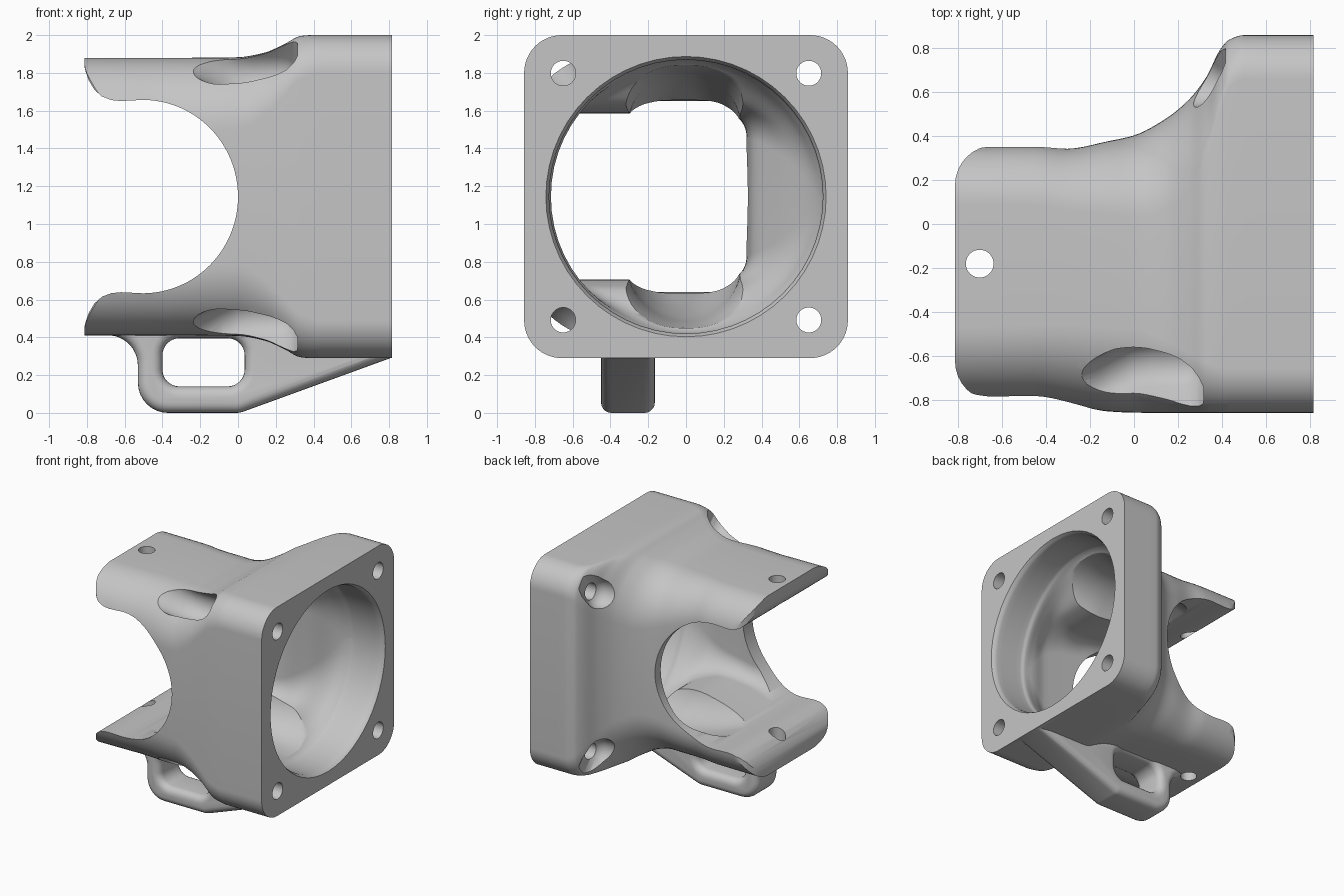
import bpy, bmesh, math
from mathutils import Vector

if "Cube" in bpy.data.objects:
    bpy.data.objects.remove(bpy.data.objects["Cube"])

MID = 1.145          # height of the bore axis
grey = bpy.data.materials.new("light_grey")
grey.use_nodes = True
grey.diffuse_color = (0.56, 0.56, 0.56, 1)
grey.node_tree.nodes["Principled BSDF"].inputs["Base Color"].default_value = (0.56, 0.56, 0.56, 1)


def make_object(name, bm):
    bmesh.ops.recalc_face_normals(bm, faces=bm.faces)
    if bm.calc_volume(signed=True) < 0:
        bmesh.ops.reverse_faces(bm, faces=bm.faces)
    mesh = bpy.data.meshes.new(name)
    bm.to_mesh(mesh)
    bm.free()
    mesh.materials.append(grey)
    obj = bpy.data.objects.new(name, mesh)
    bpy.context.collection.objects.link(obj)
    return obj


def apply_all(obj):
    bpy.context.view_layer.objects.active = obj
    for mod in list(obj.modifiers):
        bpy.ops.object.modifier_apply(modifier=mod.name)


def combine(obj, tool, operation):
    mod = obj.modifiers.new(operation.lower(), 'BOOLEAN')
    mod.operation, mod.solver, mod.object = operation, 'EXACT', tool
    apply_all(obj)
    bpy.data.objects.remove(tool)


def smooth_value(keys, column, x):
    """Monotone cubic through the key rows (x, values...)."""
    slopes = [(b[column] - a[column]) / (b[0] - a[0]) for a, b in zip(keys, keys[1:])]
    tangents = [slopes[0]]
    for s, t in zip(slopes, slopes[1:]):
        tangents.append(2 * s * t / (s + t) if s * t > 0 else 0)
    tangents.append(slopes[-1])
    i = 0
    while i < len(keys) - 2 and x > keys[i + 1][0]:
        i += 1
    a, b = keys[i], keys[i + 1]
    h = b[0] - a[0]
    t = (x - a[0]) / h
    return ((2*t**3 - 3*t*t + 1) * a[column] + (t**3 - 2*t*t + t) * h * tangents[i]
            + (3*t*t - 2*t**3) * b[column] + (t**3 - t*t) * h * tangents[i + 1])


def section(y0, y1, half, front, back, steps=14):
    """Rounded rectangle in the y-z plane with front and back corner radii."""
    points = []
    for k, (sy, sz) in enumerate([(1, 1), (-1, 1), (-1, -1), (1, -1)]):
        radius = min(back if sy > 0 else front, half, (y1 - y0) / 2)
        cy = y1 - radius if sy > 0 else y0 + radius
        cz = MID + sz * (half - radius)
        for j in range(steps + 1):
            a = math.pi / 2 * (k + j / steps)
            points.append((cy + radius * math.cos(a), cz + radius * math.sin(a)))
    return points


def skin(name, rings):
    """Closed skin over rings of equal point count."""
    bm = bmesh.new()
    rings = [[bm.verts.new(p) for p in ring] for ring in rings]
    n = len(rings[0])
    for r, s in zip(rings, rings[1:]):
        for i in range(n):
            bm.faces.new((r[i], r[(i + 1) % n], s[(i + 1) % n], s[i]))
    bm.faces.new(rings[0])
    bm.faces.new(rings[-1])
    bmesh.ops.remove_doubles(bm, verts=bm.verts, dist=1e-5)
    return make_object(name, bm)


def loft(name, keys, between=5):
    """Key rows are x, y0, y1, half height, front radius, back radius."""
    stations = [a[0] + (b[0] - a[0]) * j / between
                for a, b in zip(keys, keys[1:]) for j in range(between)] + [keys[-1][0]]
    return skin(name, [[(x, y, z) for y, z in
                        section(*(smooth_value(keys, c, x) for c in range(1, 6)))]
                       for x in stations])


def rounded(corners, steps=8):
    """Outline with filleted corners; each corner is u, v, radius."""
    outline = []
    for i, (u, v, r) in enumerate(corners):
        p = Vector((u, v))
        a = (Vector(corners[i - 1][:2]) - p).normalized()
        b = (Vector(corners[(i + 1) % len(corners)][:2]) - p).normalized()
        if r == 0:
            outline.append(p)
            continue
        half = a.angle(b) / 2
        centre = p + (a + b).normalized() * r / math.sin(half)
        start = p + a * r / math.tan(half) - centre
        end = p + b * r / math.tan(half) - centre
        sweep = math.pi - 2 * half
        for j in range(steps + 1):
            t = j / steps
            outline.append(centre + (start * math.sin((1 - t) * sweep)
                                     + end * math.sin(t * sweep)) / math.sin(sweep))
    return outline


def prism(name, outline, low, high, along):
    """Extrude an outline along y (outline in x-z) or z (outline in x-y)."""
    place = (lambda u, v, w: (u, w, v)) if along == 'y' else (lambda u, v, w: (u, v, w))
    return skin(name, [[place(u, v, w) for u, v in outline] for w in (low, high)])


def rod(name, start, end, radius):
    """Round cutter between two points."""
    start, end = Vector(start), Vector(end)
    axis = end - start
    bm = bmesh.new()
    bmesh.ops.create_cone(bm, cap_ends=True, segments=40, radius1=radius,
                          radius2=radius, depth=axis.length)
    bmesh.ops.rotate(bm, verts=bm.verts, matrix=axis.to_track_quat('Z', 'Y').to_matrix())
    bmesh.ops.translate(bm, verts=bm.verts, vec=(start + end) / 2)
    return make_object(name, bm)


def pocket(name, y, z, shift):
    """Screw slot open towards the outer corner, ramped at one end, round at the other."""
    out = Vector((0, math.copysign(1, y), math.copysign(1, z - MID))).normalized()
    across = out.cross(Vector((1, 0, 0)))
    keys = [(-0.24, 0.16, 0.13), (-0.16, 0.11, 0.13), (-0.08, 0.05, 0.125), (0.0, 0.01, 0.12),
            (0.08, 0, 0.12), (0.21, 0, 0.12), (0.26, 0, 0.11), (0.295, 0, 0.085), (0.315, 0, 0.05)]
    rings = []
    for x, lift, r in keys:
        base = Vector((x + shift, y, z)) + out * lift
        arc = [base + across * r * math.cos(a) - out * r * math.sin(a)
               for a in (math.pi * j / 16 for j in range(17))]
        rings.append([arc[0] + out * 0.5] + arc + [arc[-1] + out * 0.5])
    return skin(name, rings)


# Outer housing: narrow sleeve flaring into the square flange
body = loft("housing", [
    (-0.83, -0.8, 0.35, 0.735, 0.33, 0.26), (-0.45, -0.8, 0.354, 0.735, 0.34, 0.27),
    (-0.3, -0.82, 0.342, 0.735, 0.36, 0.28), (-0.12, -0.85, 0.375, 0.736, 0.38, 0.33),
    (0.0, -0.856, 0.402, 0.738, 0.38, 0.37), (0.14, -0.857, 0.475, 0.762, 0.33, 0.41),
    (0.25, -0.857, 0.565, 0.81, 0.27, 0.41), (0.33, -0.857, 0.67, 0.85, 0.23, 0.37),
    (0.39, -0.857, 0.79, 0.855, 0.21, 0.28), (0.43, -0.857, 0.835, 0.855, 0.2, 0.22),
    (0.5, -0.857, 0.857, 0.855, 0.2, 0.2), (0.814, -0.857, 0.857, 0.855, 0.2, 0.2)])

# Rounded ends of the two arms, seen in plan
plan = rounded([(-0.812, -0.803, 0.18), (-0.4, -0.803, 0), (-0.4, -2, 0), (2, -2, 0),
                (2, 2, 0), (-0.4, 2, 0), (-0.4, 0.357, 0), (-0.812, 0.357, 0.18)])
combine(body, prism("plan_trim", plan, -1, 3, 'z'), 'INTERSECT')

# Loop handle below the housing, ending flush with the flange face
handle = prism("handle", rounded([
    (-0.78, 0.62, 0), (-0.78, 0.415, 0), (-0.53, 0.405, 0.16), (-0.53, 0.0, 0.16),
    (0.01, 0.0, 0.12), (1.0, 0.36, 0), (1.0, 0.62, 0)]), -0.45, -0.165, 'y')
window = rounded([(-0.4, 0.14, 0.09), (0.035, 0.14, 0.09),
                  (0.035, 0.395, 0.09), (-0.4, 0.395, 0.09)])
combine(handle, prism("handle_window", window, -1, 0.5, 'y'), 'DIFFERENCE')
bevel = handle.modifiers.new("soft_edges", 'BEVEL')
bevel.width, bevel.segments, bevel.use_clamp_overlap = 0.055, 5, False
bevel.limit_method, bevel.angle_limit = 'ANGLE', math.radians(60)
apply_all(handle)
combine(handle, prism("handle_trim", [(0.81, -2), (2, -2), (2, 2), (0.81, 2)], -1, 3, 'z'),
        'DIFFERENCE')
combine(body, handle, 'UNION')

# Round bore narrowing into a rounded square passage
bore = loft("bore", [
    (-1.0, -0.735, 0.32, 0.505, 0.2, 0.2), (-0.5, -0.735, 0.32, 0.505, 0.2, 0.2),
    (-0.1, -0.735, 0.32, 0.46, 0.12, 0.14), (0.1, -0.735, 0.345, 0.44, 0.14, 0.14),
    (0.28, -0.735, 0.49, 0.48, 0.25, 0.25), (0.42, -0.715, 0.65, 0.63, 0.55, 0.55),
    (0.5, -0.715, 0.71, 0.712, 0.71, 0.71), (0.54, -0.725, 0.725, 0.725, 0.725, 0.725),
    (0.77, -0.725, 0.725, 0.725, 0.725, 0.725), (0.83, -0.75, 0.75, 0.75, 0.75, 0.75)])
combine(body, bore, 'DIFFERENCE')

# Arched channels in the floor and ceiling of the passage
channel = loft("arched_channel", [
    (-0.5, -0.31, 0.29, 0.5, 0.24, 0.24), (-0.2, -0.31, 0.29, 0.59, 0.28, 0.28),
    (0.1, -0.31, 0.29, 0.65, 0.29, 0.29), (0.3, -0.35, 0.33, 0.67, 0.32, 0.32),
    (0.5, -0.5, 0.5, 0.7, 0.48, 0.48)])
combine(body, channel, 'DIFFERENCE')

# Side opening: half circle running out into rounded arm tips
upper = [(-0.505 + 0.505 * math.cos(a), 0.512 * math.sin(a))
         for a in (math.pi / 2 * j / 24 for j in range(25))]
upper += [(-0.56, 0.509), (-0.62, 0.506), (-0.67, 0.511), (-0.72, 0.53), (-0.76, 0.565),
          (-0.79, 0.615), (-0.806, 0.66), (-0.816, 0.7), (-1, 0.7)]
opening = [(x, MID + h) for x, h in upper] + [(x, MID - h) for x, h in reversed(upper[1:])]
combine(body, prism("side_opening", opening, -2, 2, 'y'), 'DIFFERENCE')

# Screw holes with pockets for the heads
for y, shift in ((-0.65, 0), (0.65, 0.1)):
    for side in (-1, 1):
        z = MID + side * 0.653
        combine(body, rod("screw_hole", (0.2, y, z), (1, y, z), 0.066), 'DIFFERENCE')
        combine(body, pocket("screw_pocket", y, z, shift), 'DIFFERENCE')

# Pin hole through both arms
combine(body, rod("pin_hole", (-0.7, -0.18, 0.2), (-0.7, -0.18, 2.2), 0.063), 'DIFFERENCE')

bpy.ops.object.select_all(action='DESELECT')
body.select_set(True)
bpy.context.view_layer.objects.active = body
bpy.ops.object.shade_smooth_by_angle(angle=math.radians(32))
